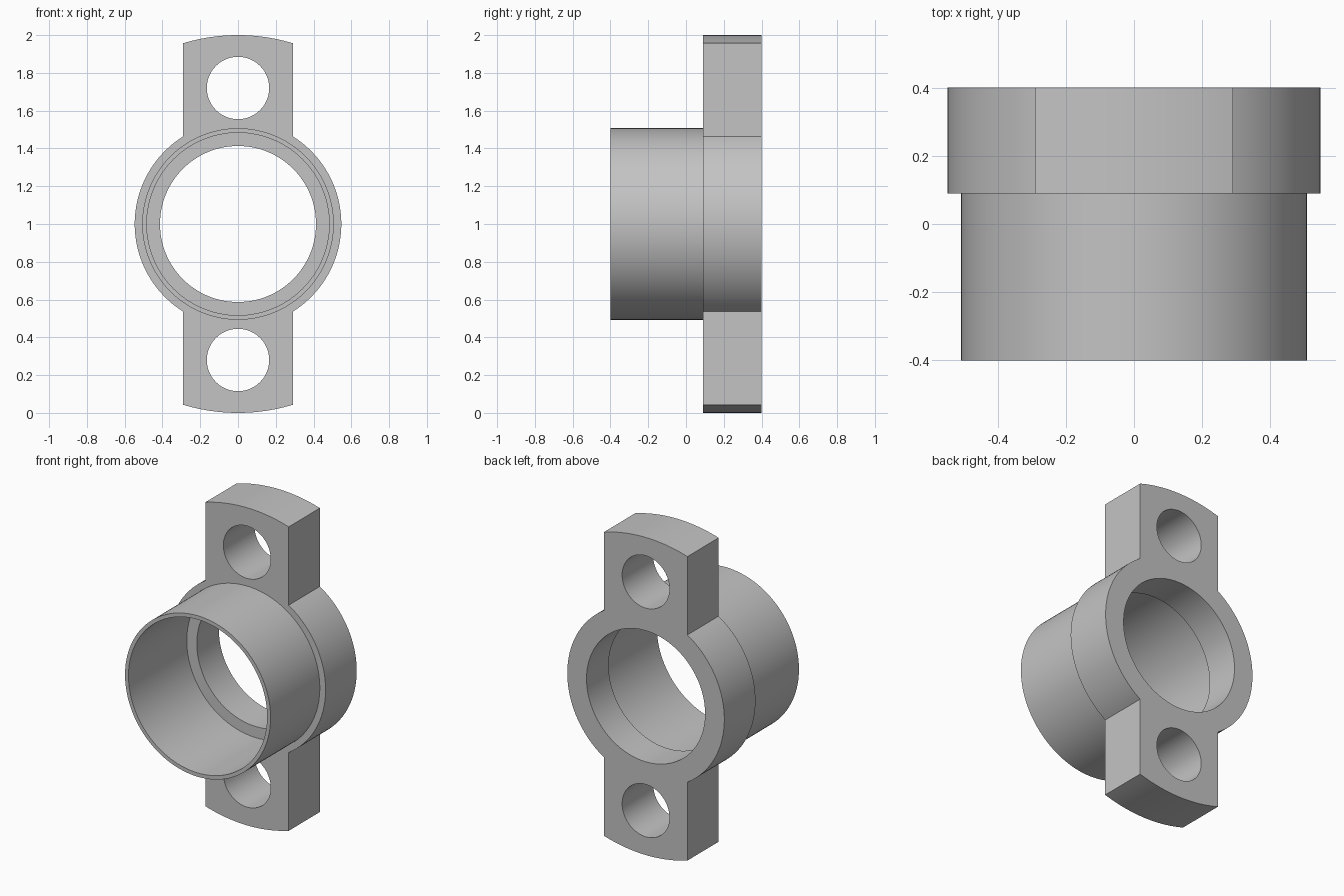
import bpy, bmesh
from math import acos, cos, sin, pi

if "Cube" in bpy.data.objects:
    bpy.data.objects.remove(bpy.data.objects["Cube"], do_unlink=True)

CENTRE_Z = 1.0
FRONT, FLANGE_FRONT, SHOULDER, BACK = -0.4, 0.09, 0.18, 0.4
RING_R, TUBE_R, SOCKET_R, BORE_R = 0.547, 0.507, 0.483, 0.413
LUG_R, LUG_HALF = 1.0, 0.29
BOLT_R, BOLT_Z = 0.165, 0.72
GAP = 0.1

grey = bpy.data.materials.new("light grey")
grey.use_nodes = True
colour = (0.55, 0.55, 0.55, 1)
grey.diffuse_color = colour
grey.node_tree.nodes["Principled BSDF"].inputs["Base Color"].default_value = colour


def arc(radius, start, end, steps):
    angles = [start + (end - start) * i / steps for i in range(steps + 1)]
    return [(radius * cos(a), radius * sin(a)) for a in angles]


def circle(radius, z=0):
    return [(x, h + z) for x, h in arc(radius, 0, 2 * pi, 128)[:-1]]


def prism(name, outline, y0, y1):
    """Extrude an outline in the x-z plane from y0 to y1."""
    bm = bmesh.new()
    face = bm.faces.new([bm.verts.new((x, y0, z + CENTRE_Z)) for x, z in outline])
    out = bmesh.ops.extrude_face_region(bm, geom=[face])
    moved = [v for v in out["geom"] if isinstance(v, bmesh.types.BMVert)]
    bmesh.ops.translate(bm, verts=moved, vec=(0, y1 - y0, 0))
    bmesh.ops.recalc_face_normals(bm, faces=bm.faces)
    mesh = bpy.data.meshes.new(name)
    bm.to_mesh(mesh)
    bm.free()
    mesh.materials.append(grey)
    obj = bpy.data.objects.new(name, mesh)
    bpy.context.collection.objects.link(obj)
    return obj


def combine(target, other, operation):
    mod = target.modifiers.new(other.name, "BOOLEAN")
    mod.operation, mod.solver, mod.object = operation, "EXACT", other
    bpy.context.view_layer.objects.active = target
    bpy.ops.object.modifier_apply(modifier=mod.name)
    bpy.data.objects.remove(other, do_unlink=True)


# Flange outline: rounded lug ends joined by the ring's sides
lug_a, ring_a = acos(LUG_HALF / LUG_R), acos(LUG_HALF / RING_R)
upper_lug = arc(LUG_R, lug_a, pi - lug_a, 24)
left_ring = arc(RING_R, pi - ring_a, pi + ring_a, 48)
half = upper_lug + left_ring
outline = half + [(-x, -z) for x, z in half]
housing = prism("flanged_housing", outline, FLANGE_FRONT, BACK)

# Tube in front of the flange
combine(housing, prism("tube", circle(TUBE_R), FRONT, SHOULDER), "UNION")

# Stepped bore and the two bolt holes
cutters = [
    prism("socket", circle(SOCKET_R), FRONT - GAP, SHOULDER),
    prism("bore", circle(BORE_R), FRONT - GAP, BACK + GAP),
    prism("upper_bolt_hole", circle(BOLT_R, BOLT_Z), FLANGE_FRONT - GAP, BACK + GAP),
    prism("lower_bolt_hole", circle(BOLT_R, -BOLT_Z), FLANGE_FRONT - GAP, BACK + GAP),
]
for cutter in cutters:
    combine(housing, cutter, "DIFFERENCE")

# Smooth the round walls, keep the edges crisp
bpy.ops.object.select_all(action="DESELECT")
housing.select_set(True)
bpy.context.view_layer.objects.active = housing
bpy.ops.object.shade_smooth_by_angle(angle=pi / 6)
